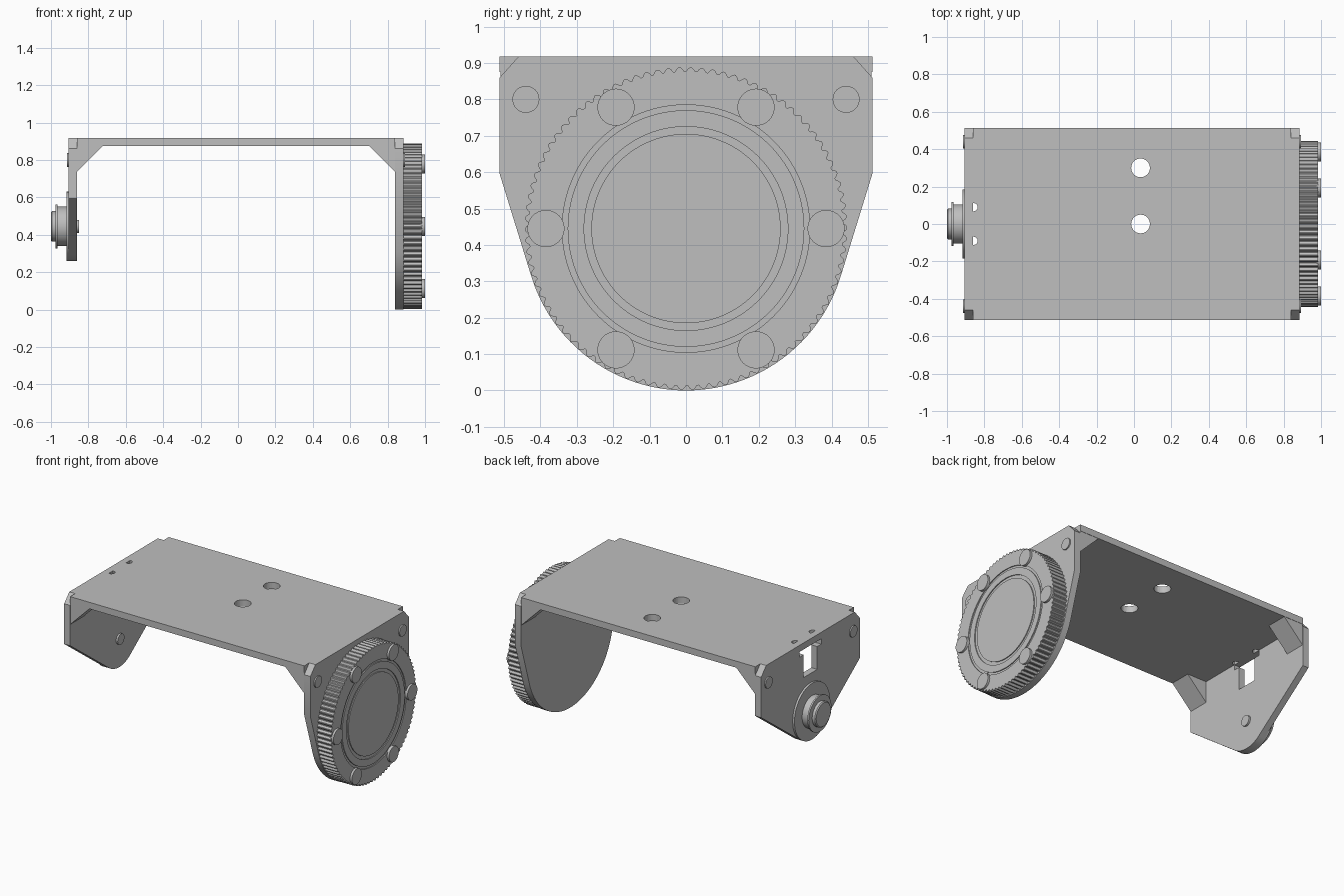
import bpy
import bmesh
from math import sin, cos, pi, radians, atan2, acos, hypot
from mathutils import Vector

if "Cube" in bpy.data.objects:
    bpy.data.objects.remove(bpy.data.objects["Cube"])

grey = bpy.data.materials.new("plain grey")
grey.use_nodes = True
grey.diffuse_color = (0.52, 0.52, 0.52, 1)
grey.node_tree.nodes["Principled BSDF"].inputs["Base Color"].default_value = grey.diffuse_color

AXIS_Z = 0.445                      # height of the pivot axis
TOP, UNDER = 0.918, 0.875           # bridge plate faces
LEFT, RIGHT = (-0.905, -0.862), (0.84, 0.885)   # x ranges of the end plates
HALF = 0.512                        # half depth


def finish(name, bm, smooth=True):
    bmesh.ops.recalc_face_normals(bm, faces=bm.faces)
    mesh = bpy.data.meshes.new(name)
    bm.to_mesh(mesh)
    bm.free()
    mesh.materials.append(grey)
    obj = bpy.data.objects.new(name, mesh)
    bpy.context.collection.objects.link(obj)
    if smooth:
        select(obj)
        bpy.ops.object.shade_smooth_by_angle(angle=radians(25))
    return obj


def select(obj):
    bpy.ops.object.select_all(action='DESELECT')
    obj.select_set(True)
    bpy.context.view_layer.objects.active = obj


def prism(name, points, direction, smooth=False):
    """Extrude a closed outline along a direction."""
    bm = bmesh.new()
    face = bm.faces.new([bm.verts.new(p) for p in points])
    moved = bmesh.ops.extrude_face_region(bm, geom=[face])["geom"]
    bmesh.ops.translate(bm, vec=Vector(direction),
                        verts=[v for v in moved if isinstance(v, bmesh.types.BMVert)])
    # keep the starting cap so the solid is closed
    if not face.is_valid or len(bm.faces) < len(points) + 2:
        bm.faces.new([v for v in bm.verts][:len(points)])
    return finish(name, bm, smooth)


def box(name, lo, hi):
    (x0, y0, z0), (x1, y1, z1) = lo, hi
    return prism(name, [(x0, y0, z0), (x1, y0, z0), (x1, y1, z0), (x0, y1, z0)],
                 (0, 0, z1 - z0))


def lathe(name, profile, y=0, z=AXIS_Z, segments=48, shape=None):
    """Turn (x, radius) pairs around an axis along x, capped at both ends."""
    bm = bmesh.new()
    rings = []
    for x, r in profile:
        ring = []
        for i in range(segments):
            rr = shape(i, r) if shape else r
            a = 2 * pi * i / segments
            ring.append(bm.verts.new((x, y + rr * cos(a), z + rr * sin(a))))
        rings.append(ring)
    for a, b in zip(rings, rings[1:]):
        for i in range(segments):
            j = (i + 1) % segments
            bm.faces.new((a[i], a[j], b[j], b[i]))
    bm.faces.new(rings[0])
    bm.faces.new(rings[-1])
    return finish(name, bm)


def cut(obj, cutter):
    mod = obj.modifiers.new("cut", 'BOOLEAN')
    mod.operation, mod.solver, mod.object = 'DIFFERENCE', 'EXACT', cutter
    select(obj)
    bpy.ops.object.modifier_apply(modifier=mod.name)
    bpy.data.objects.remove(cutter)


def upright_cutter(x, y, r, sides=32):
    return prism("cutter", [(x + r * cos(2 * pi * i / sides), y + r * sin(2 * pi * i / sides),
                             UNDER - 0.03) for i in range(sides)], (0, 0, 0.1))


def end_plate(name, x_range, radius):
    """Plate with chamfered top corners, tapering tangentially to a round bottom."""
    shoulder = 0.595
    dz = shoulder - AXIS_Z
    start = atan2(dz, HALF) - acos(radius / hypot(HALF, dz))
    outline = [(-0.46, TOP), (0.46, TOP), (HALF, 0.86), (HALF, shoulder)]
    steps = 48
    for i in range(steps + 1):
        a = start + (-pi - 2 * start) * i / steps
        outline.append((radius * cos(a), AXIS_Z + radius * sin(a)))
    outline += [(-HALF, shoulder), (-HALF, 0.86)]
    x0, x1 = x_range
    return prism(name, [(x0, y, z) for y, z in outline], (x1 - x0, 0, 0), True)


# Bridge plate with two mounting holes and two small relief holes
bridge = box("bridge_plate", (LEFT[1], -HALF, UNDER), (RIGHT[0], HALF, TOP))
for x, y, r in ((0.035, 0, 0.05), (0.035, 0.3, 0.05), (-0.858, 0.09, 0.022), (-0.858, -0.09, 0.022)):
    cut(bridge, upright_cutter(x, y, r))

# End plates; the narrow one has a cable window
gear_plate = end_plate("gear_end_plate", RIGHT, 0.445)
axle_plate = end_plate("axle_end_plate", LEFT, 0.185)
cut(axle_plate, box("cutter", (-0.95, -0.07, 0.69), (-0.8, 0.07, UNDER)))
for side in (-1, 1):
    cut(axle_plate, box("cutter", (-0.95, side * 0.09 - 0.022, 0.84),
                        (-0.8, side * 0.09 + 0.022, UNDER)))

# Corner gussets and the rivets on the outer faces beside them
for side, label in ((-1, "front"), (1, "back")):
    for wall, inward, end in ((LEFT[1], 1, "axle"), (RIGHT[0], -1, "gear")):
        y0 = side * 0.44 - 0.07
        prism(f"{label}_{end}_gusset",
              [(wall, y0, UNDER), (wall + inward * 0.14, y0, UNDER), (wall, y0, 0.735)],
              (0, 0.14, 0))
        outer = LEFT[0] if end == "axle" else RIGHT[1]
        lathe(f"{label}_{end}_rivet", [(outer, 0.037), (outer - inward * 0.008, 0.037)],
              side * 0.44, 0.8, 32)

# Toothed wheel with two shallow ring grooves in its outer face
PER_TOOTH = 6
TOOTH_DROP = (0, 0, 0.004, 0.011, 0.011, 0.004)


def teeth(i, r):
    return r - TOOTH_DROP[i % PER_TOOTH] if r > 0.4 else r


FACE, GROOVE = 0.985, 0.979
wheel_profile = [(RIGHT[1], 0.443), (FACE, 0.443)]
for outer_r, inner_r in ((0.34, 0.325), (0.28, 0.26)):
    wheel_profile += [(FACE, outer_r), (GROOVE, outer_r), (GROOVE, inner_r), (FACE, inner_r)]
lathe("toothed_wheel", wheel_profile, segments=90 * PER_TOOTH, shape=teeth)

# Six round studs on the wheel
for k in range(6):
    a = k * pi / 3
    lathe(f"wheel_stud_{k + 1}", [(FACE - 0.01, 0.051), (0.999, 0.051)],
          0.385 * cos(a), AXIS_Z + 0.385 * sin(a), 40)

# Stepped axle on the narrow plate, with its end showing inside
lathe("axle_hub", [(LEFT[0], 0.185), (-0.918, 0.185), (-0.918, 0.105), (-0.965, 0.105),
                   (-0.965, 0.118), (-0.975, 0.118), (-0.975, 0.082), (-0.994, 0.082),
                   (-1.0, 0.076)])
lathe("axle_inner_end", [(LEFT[1], 0.035), (-0.85, 0.035)], segments=32)
